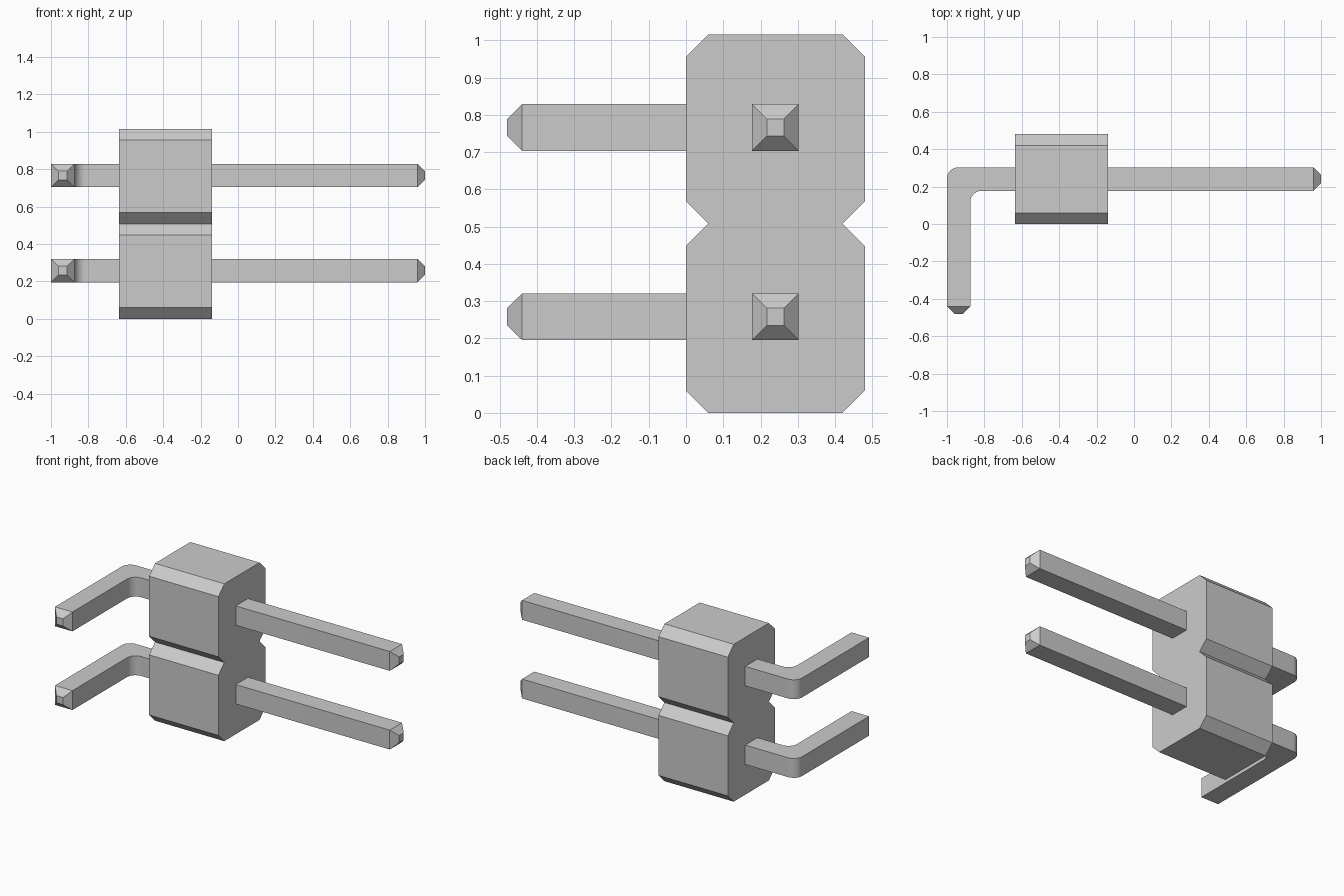
import bpy
import bmesh
from math import cos, sin, pi
from mathutils import Vector

cube = bpy.data.objects.get("Cube")
if cube:
    bpy.data.objects.remove(cube, do_unlink=True)

# One plain grey for everything
grey = bpy.data.materials.new("light grey")
grey.use_nodes = True
colour = (0.6, 0.6, 0.6, 1)
grey.diffuse_color = colour
grey.node_tree.nodes["Principled BSDF"].inputs["Base Color"].default_value = colour

PITCH = 0.508
PIN_Y = 0.24
HALF = 0.0625   # half the pin thickness
TIP = 0.04      # length of the tapered pin end
FILLET = 0.06


def prism(points, direction):
    """Closed prism from a flat outline, extruded along a direction."""
    bm = bmesh.new()
    face = bm.faces.new([bm.verts.new(p) for p in points])
    top = bmesh.ops.extrude_face_region(bm, geom=[face])["geom"]
    bmesh.ops.translate(bm, vec=direction,
                        verts=[g for g in top if isinstance(g, bmesh.types.BMVert)])
    bmesh.ops.recalc_face_normals(bm, faces=bm.faces)
    return bm


def finish(bm, name):
    bmesh.ops.recalc_face_normals(bm, faces=bm.faces)
    mesh = bpy.data.meshes.new(name)
    bm.to_mesh(mesh)
    bm.free()
    mesh.materials.append(grey)
    obj = bpy.data.objects.new(name, mesh)
    bpy.context.collection.objects.link(obj)
    return obj


def arc(cx, cy, start, end, steps=8):
    """Fillet points between two angles."""
    angles = [start + (end - start) * i / steps for i in range(steps + 1)]
    return [(cx + FILLET * cos(a), cy + FILLET * sin(a)) for a in angles]


def taper_end(bm, centre, normal):
    """Pull the pin end out into a blunt pyramid."""
    centre, normal = Vector(centre), Vector(normal)
    end = min((f for f in bm.faces if f.normal.dot(normal) > 0.99),
              key=lambda f: (f.calc_center_median() - centre).length)
    new = bmesh.ops.extrude_face_region(bm, geom=[end])["geom"]
    for v in (g for g in new if isinstance(g, bmesh.types.BMVert)):
        v.co = centre + (v.co - centre) * 0.37 + normal * TIP
    if end.is_valid:
        bmesh.ops.delete(bm, geom=[end], context='FACES_ONLY')


# Housing: stacked octagons joined at a notched waist
width, chamfer = 0.48, 0.06
right_side = []
for k in range(2):
    low, high = k * PITCH, (k + 1) * PITCH
    right_side += [(width - chamfer, low), (width, low + chamfer), (width, high - chamfer)]
right_side.append((width - chamfer, 2 * PITCH))
left_side = [(width - y, z) for y, z in reversed(right_side)]
outline = [(-0.635, y, z) for y, z in right_side + left_side]
finish(prism(outline, (0.495, 0, 0)), "housing")

# Bent pins: L-shaped outline with both corners rounded
front, back = PIN_Y - HALF, PIN_Y + HALF
left, inner = -1, -1 + 2 * HALF
path = [(1 - TIP, front), (1 - TIP, back)]
path += arc(left + FILLET, back - FILLET, pi / 2, pi)
path += [(left, -0.44), (inner, -0.44)]
path += arc(inner + FILLET, front - FILLET, pi, pi / 2)

for k, name in enumerate(("lower_pin", "upper_pin")):
    z = (k + 0.5) * PITCH + 0.004
    bm = prism([(x, y, z - HALF) for x, y in path], (0, 0, 2 * HALF))
    taper_end(bm, (1 - TIP, PIN_Y, z), (1, 0, 0))
    taper_end(bm, (left + HALF, -0.44, z), (0, -1, 0))
    pin = finish(bm, name)
    bpy.ops.object.select_all(action='DESELECT')
    pin.select_set(True)
    bpy.context.view_layer.objects.active = pin
    bpy.ops.object.shade_smooth_by_angle(angle=pi / 6)
